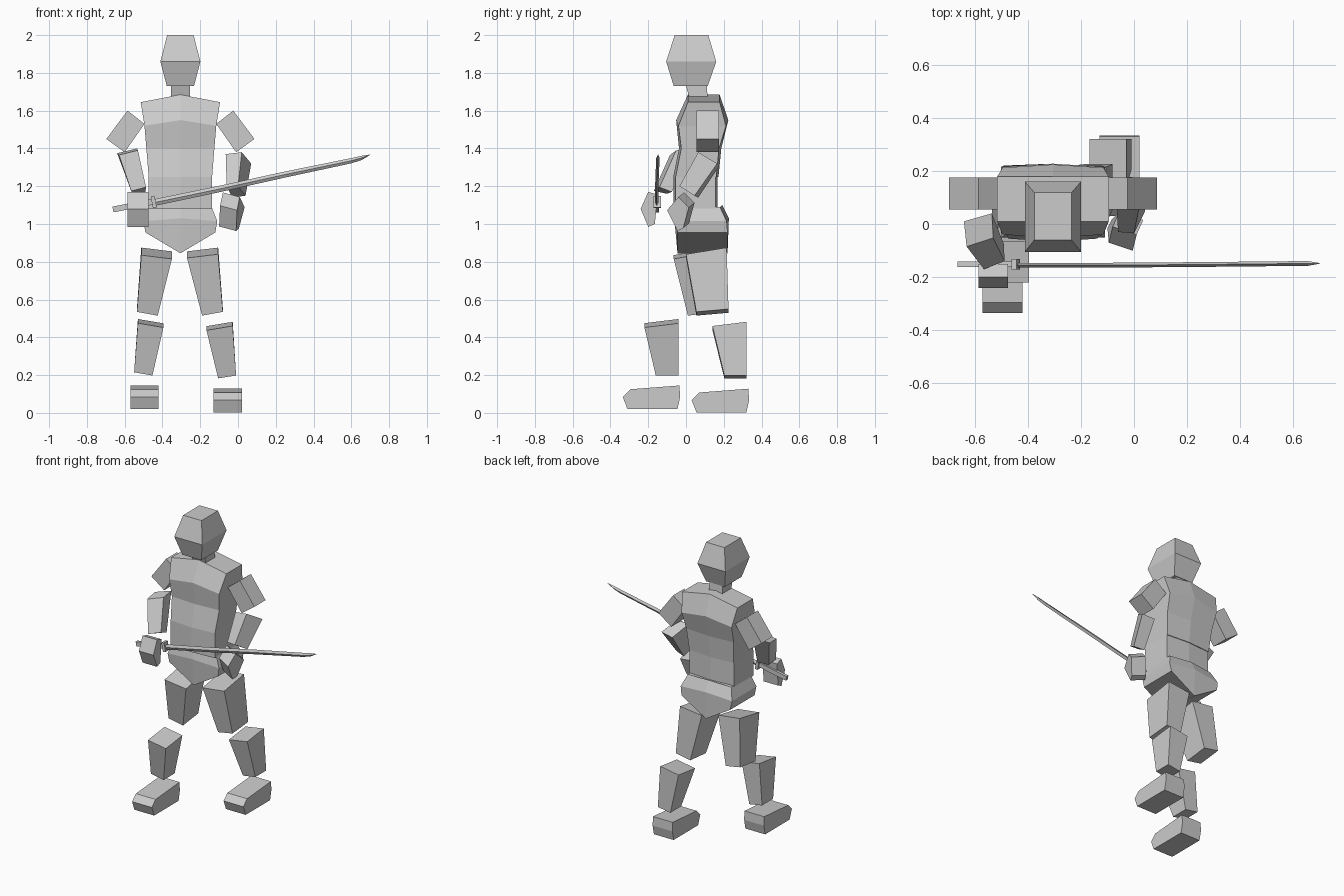
import bpy
import bmesh
from mathutils import Vector

default_cube = bpy.data.objects.get("Cube")
if default_cube:
    bpy.data.objects.remove(default_cube, do_unlink=True)

grey = bpy.data.materials.new("plain light grey")
grey.use_nodes = True
GREY = (0.6, 0.6, 0.6, 1)
grey.diffuse_color = GREY
grey.node_tree.nodes["Principled BSDF"].inputs["Base Color"].default_value = GREY

BODY_X = -0.305  # centre line of head and trunk


def loft(name, rings):
    """Join equal-length rings of points with flat faces and close both ends."""
    bm = bmesh.new()
    loops = [[bm.verts.new(p) for p in ring] for ring in rings]
    count = len(loops[0])
    for a, b in zip(loops, loops[1:]):
        for i in range(count):
            j = (i + 1) % count
            bm.faces.new((a[i], a[j], b[j], b[i]))
    bm.faces.new(loops[0])
    bm.faces.new(loops[-1])
    bmesh.ops.recalc_face_normals(bm, faces=bm.faces[:])
    mesh = bpy.data.meshes.new(name)
    bm.to_mesh(mesh)
    bm.free()
    mesh.materials.append(grey)
    obj = bpy.data.objects.new(name, mesh)
    bpy.context.scene.collection.objects.link(obj)
    return obj


def box_ring(half, front, back, z):
    """Four-point ring centred on the body."""
    l, r = BODY_X - half, BODY_X + half
    return [(l, front, z), (r, front, z), (r, back, z), (l, back, z)]


def trunk_ring(half, front, back, side_z, mid_z, bulge=0.012):
    """Six-point ring with a raised or lowered, slightly bulging centre line."""
    l, r = BODY_X - half, BODY_X + half
    return [(l, front, side_z), (BODY_X, front - bulge, mid_z), (r, front, side_z),
            (r, back, side_z), (BODY_X, back + bulge, mid_z), (l, back, side_z)]


def limb_end(left, right, front, back, z_left, z_right, rise=0.0):
    """Four-point limb end; the back edge is raised by rise."""
    return [(left, front, z_left), (right, front, z_right),
            (right, back, z_right + rise), (left, back, z_left + rise)]


def prism(name, profile, half_width):
    """Extrude a closed profile both ways along a vector."""
    w = Vector(half_width)
    loft(name, [[Vector(p) - w for p in profile], [Vector(p) + w for p in profile]])


# Head and neck
loft("head", [box_ring(0.072, -0.065, 0.115, 1.73),
              box_ring(0.106, -0.105, 0.16, 1.86),
              box_ring(0.07, -0.06, 0.118, 2.0)])
loft("neck", [box_ring(0.05, 0.02, 0.115, 1.66), box_ring(0.05, 0.0, 0.11, 1.73)])

# Trunk
loft("chest", [trunk_ring(0.21, 0.01, 0.178, 1.645, 1.685, 0),
               trunk_ring(0.19, -0.04, 0.212, 1.52, 1.55),
               trunk_ring(0.18, -0.025, 0.175, 1.4, 1.4),
               trunk_ring(0.168, -0.055, 0.16, 1.25, 1.25)])
loft("waist", [trunk_ring(0.168, -0.055, 0.155, 1.25, 1.25),
               trunk_ring(0.168, -0.055, 0.155, 1.08, 1.08)])
loft("pelvis", [trunk_ring(0.165, -0.035, 0.18, 1.09, 1.1),
                trunk_ring(0.195, -0.05, 0.215, 1.015, 1.03),
                trunk_ring(0.185, -0.045, 0.22, 0.955, 0.845, 0)])

# Upper arms, mirrored about the trunk
for side, label in ((-1, "right"), (1, "left")):
    outline = [(0.28, 1.6), (0.392, 1.45), (0.295, 1.38), (0.19, 1.53)]
    prism(label + "_upper_arm",
          [(BODY_X + side * x, 0.115, z) for x, z in outline], (0, 0.06, 0))

# Forearms
loft("right_forearm", [
    [(-0.63, -0.085, 1.365), (-0.53, -0.052, 1.39), (-0.535, 0.04, 1.4), (-0.64, 0.01, 1.375)],
    [(-0.565, -0.17, 1.175), (-0.487, -0.14, 1.195), (-0.49, -0.075, 1.17), (-0.56, -0.1, 1.16)]])
loft("left_forearm", [
    [(-0.065, 0.065, 1.37), (0.02, 0.065, 1.38), (0.07, 0.165, 1.32), (-0.02, 0.178, 1.31)],
    [(-0.06, -0.03, 1.2), (0.0, -0.035, 1.2), (0.04, 0.045, 1.15), (-0.03, 0.065, 1.14)]])

# Hands
prism("right_hand", [(-0.53, y, z) for y, z in (
    (-0.2, 1.17), (-0.24, 1.08), (-0.2, 0.985), (-0.165, 1.0), (-0.15, 1.155))],
    (0.055, 0, 0))
prism("left_hand", [(-0.05, -0.085, 1.085), (-0.035, -0.025, 1.155), (-0.01, 0.03, 1.1),
                    (-0.04, 0.0, 0.99), (-0.055, -0.03, 0.975)],
      (0.045, -0.015, -0.012))

# Thighs
loft("right_thigh", [limb_end(-0.512, -0.35, -0.065, 0.15, 0.835, 0.815, 0.04),
                     limb_end(-0.535, -0.425, 0.01, 0.175, 0.535, 0.515, 0.02)])
loft("left_thigh", [limb_end(-0.27, -0.105, 0.0, 0.215, 0.82, 0.84, 0.035),
                    limb_end(-0.19, -0.08, 0.055, 0.225, 0.515, 0.535, 0.015)])

# Shins
loft("right_shin", [limb_end(-0.53, -0.395, -0.22, -0.04, 0.475, 0.452, 0.022),
                    limb_end(-0.55, -0.453, -0.16, -0.04, 0.215, 0.198)])
loft("left_shin", [limb_end(-0.167, -0.028, 0.14, 0.32, 0.437, 0.46, 0.022),
                   limb_end(-0.105, -0.01, 0.203, 0.32, 0.183, 0.198)])

# Feet, sharing one side profile
shoe = [(-0.3, 0.085), (-0.26, 0.125), (0.0, 0.145),
        (0.004, 0.085), (-0.01, 0.02), (-0.275, 0.02)]
for label, x, dy, dz in (("right", -0.495, -0.035, 0), ("left", -0.055, 0.33, -0.017)):
    prism(label + "_foot", [(x, y + dy, z + dz) for y, z in shoe], (0.075, 0, 0))


# Sword
def sword_ring(x, z, height, depth, y=-0.155):
    """Diamond cross-section for the blade."""
    return [(x, y, z + height), (x, y - depth, z), (x, y, z - height), (x, y + depth, z)]


def bar_ring(x, z, height, depth, y=-0.152, lean=0.2):
    """Rectangular cross-section, square to the sloping grip."""
    return [(x - lean * h, y + d, z + h)
            for h, d in ((height, -depth), (height, depth), (-height, depth), (-height, -depth))]


blade_path = [(-0.45, 1.112, 0.018), (-0.1, 1.185, 0.017), (0.25, 1.262, 0.016),
              (0.6, 1.335, 0.014), (0.655, 1.35, 0.011), (0.7, 1.367, 0.001)]
loft("sword_blade", [sword_ring(x, z, h, min(h, 0.009), -0.155 + 0.01 * max(0, x))
                     for x, z, h in blade_path])
loft("sword_grip", [bar_ring(-0.662, 1.077, 0.015, 0.01), bar_ring(-0.45, 1.118, 0.015, 0.01)])
loft("sword_guard", [bar_ring(-0.456, 1.114, 0.03, 0.02), bar_ring(-0.436, 1.118, 0.03, 0.02)])
